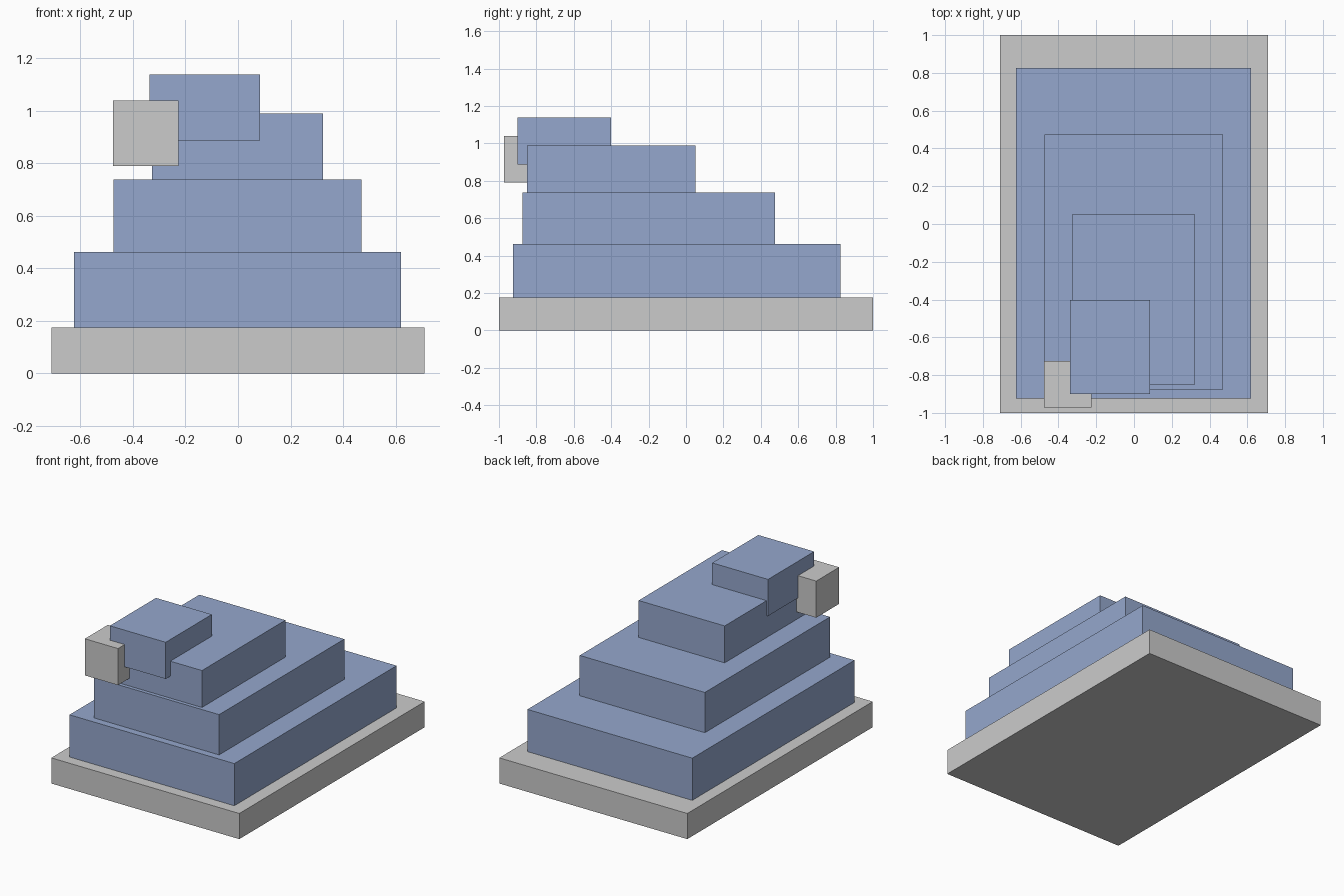
import bpy
from mathutils import Vector

default = bpy.data.objects.get("Cube")
if default:
    bpy.data.objects.remove(default, do_unlink=True)


def material(name, rgb):
    mat = bpy.data.materials.new(name)
    mat.use_nodes = True
    mat.diffuse_color = (*rgb, 1)
    mat.node_tree.nodes["Principled BSDF"].inputs["Base Color"].default_value = (*rgb, 1)
    return mat


def block(name, x, y, z, mat):
    """Box spanning the given (min, max) range on each axis."""
    low, high = (Vector(corner) for corner in zip(x, y, z))
    bpy.ops.mesh.primitive_cube_add(size=1, location=(low + high) / 2)
    obj = bpy.context.object
    obj.name = obj.data.name = name
    obj.scale = high - low
    bpy.ops.object.transform_apply(location=False, rotation=False, scale=True)
    obj.data.materials.append(mat)
    return obj


grey = material("light grey", (0.6, 0.6, 0.6))
blue = material("soft blue", (0.3, 0.39, 0.61))

# Base slab
block("base_slab", (-0.71, 0.71), (-1, 1), (0, 0.175), grey)

# Stepped tiers, drawn in towards the front
block("lower_tier", (-0.625, 0.62), (-0.925, 0.825), (0.175, 0.463), blue)
block("middle_tier", (-0.475, 0.47), (-0.875, 0.475), (0.463, 0.738), blue)
block("upper_tier", (-0.327, 0.323), (-0.85, 0.05), (0.738, 0.99), blue)

# Offset top block and the small corner block set into it
block("top_block", (-0.338, 0.084), (-0.9, -0.402), (0.888, 1.138), blue)
block("corner_block", (-0.476, -0.226), (-0.972, -0.725), (0.79, 1.04), grey)
